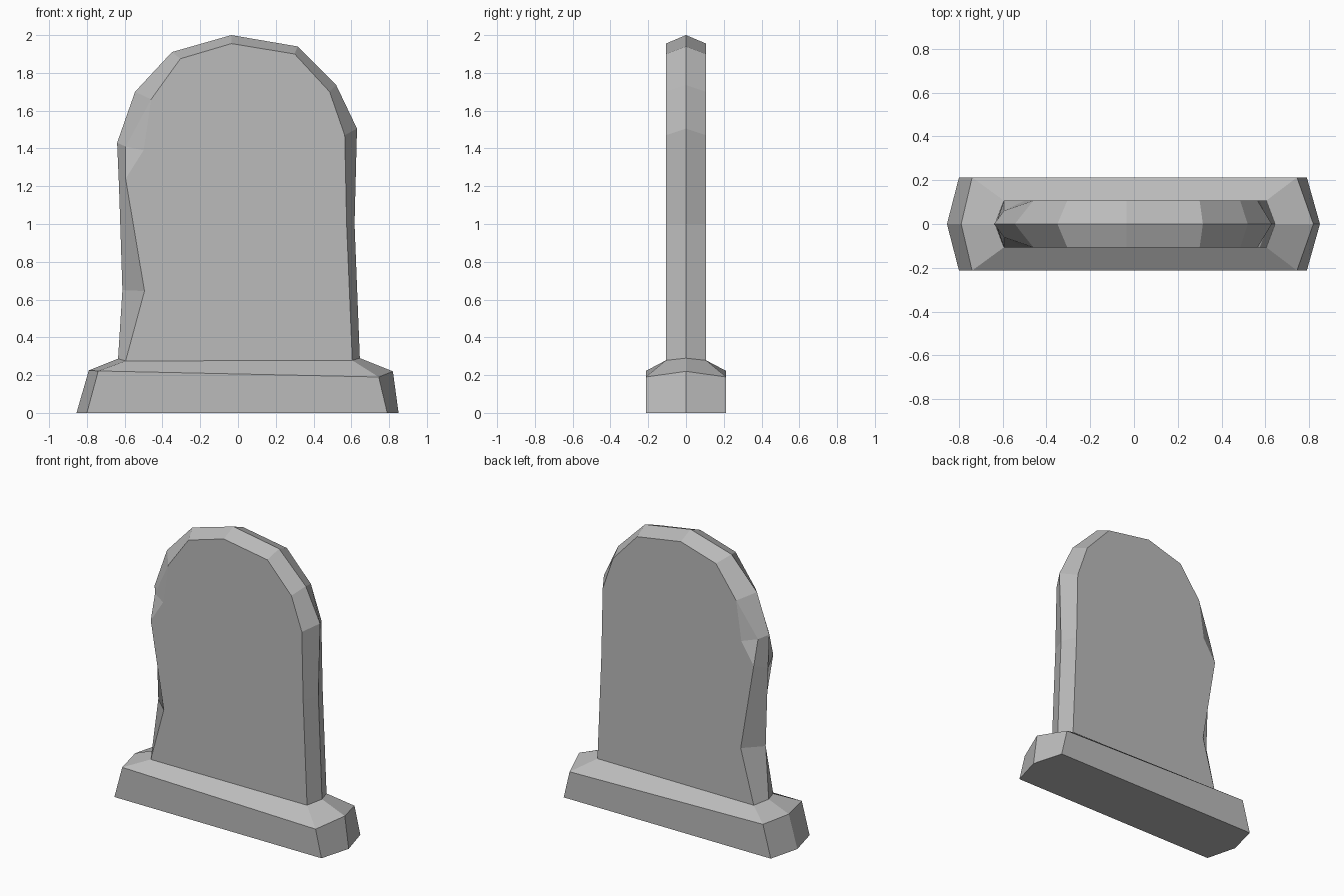
import bpy

if "Cube" in bpy.data.objects:
    bpy.data.objects.remove(bpy.data.objects["Cube"], do_unlink=True)

stone = bpy.data.materials.new("grey stone")
stone.use_nodes = True
grey = (0.5, 0.5, 0.5, 1)
stone.diffuse_color = grey
stone.node_tree.nodes["Principled BSDF"].inputs["Base Color"].default_value = grey


def mirrored_part(name, verts, faces):
    """Build the front half of a part and mirror it to the back."""
    mesh = bpy.data.meshes.new(name)
    mesh.from_pydata(verts, [], faces)
    mesh.materials.append(stone)
    obj = bpy.data.objects.new(name, mesh)
    bpy.context.collection.objects.link(obj)
    mirror = obj.modifiers.new("front_to_back", "MIRROR")
    mirror.use_axis = (False, True, False)
    mirror.use_clip = True
    return obj


# Tablet: outline of the front face, and of the ridge along the middle
DEPTH = 0.107
face_line = [(-0.595, 0.275), (-0.495, 0.645), (-0.595, 1.24), (-0.5, 1.39),
             (-0.46, 1.66), (-0.305, 1.875), (-0.035, 1.955), (0.3, 1.9),
             (0.485, 1.7), (0.565, 1.47), (0.575, 1.0), (0.605, 0.278)]
ridge_line = [(-0.635, 0.287), (-0.612, 0.65), (-0.63, 1.2), (-0.64, 1.43),
              (-0.545, 1.7), (-0.35, 1.91), (-0.035, 2.0), (0.315, 1.94),
              (0.52, 1.735), (0.63, 1.505), (0.617, 1.0), (0.645, 0.29)]
n = len(face_line)
verts = [(x, -DEPTH, z) for x, z in face_line] + [(x, 0, z) for x, z in ridge_line]
faces = [list(reversed(range(n)))]
faces += [(i, i + 1, n + i + 1, n + i) for i in range(n - 1) if i not in (2, 3)]

# Chipped corner fanned around one point on the left edge
chip = len(verts)
verts.append((-0.595, -0.06, 1.41))
faces += [(2, 3, chip), (3, 4, chip), (4, n + 4, n + 3, chip), (chip, n + 3, n + 2, 2)]
mirrored_part("tablet", verts, faces)

# Plinth: ground, rim and neck rings, each from left point to right point
rings = [
    [(-0.855, 0, 0), (-0.8, -0.213, 0), (0.79, -0.213, 0), (0.85, 0, 0)],
    [(-0.79, 0, 0.225), (-0.74, -0.213, 0.222), (0.745, -0.213, 0.19), (0.82, 0, 0.22)],
    [(-0.635, 0, 0.287), (-0.595, -DEPTH, 0.275), (0.605, -DEPTH, 0.278), (0.645, 0, 0.29)],
]
verts = [v for ring in rings for v in ring]
faces = [(3, 2, 1, 0)]
for r in range(2):
    for j in range(3):
        a = r * 4 + j
        faces.append((a, a + 1, a + 5, a + 4))
mirrored_part("plinth", verts, faces)
